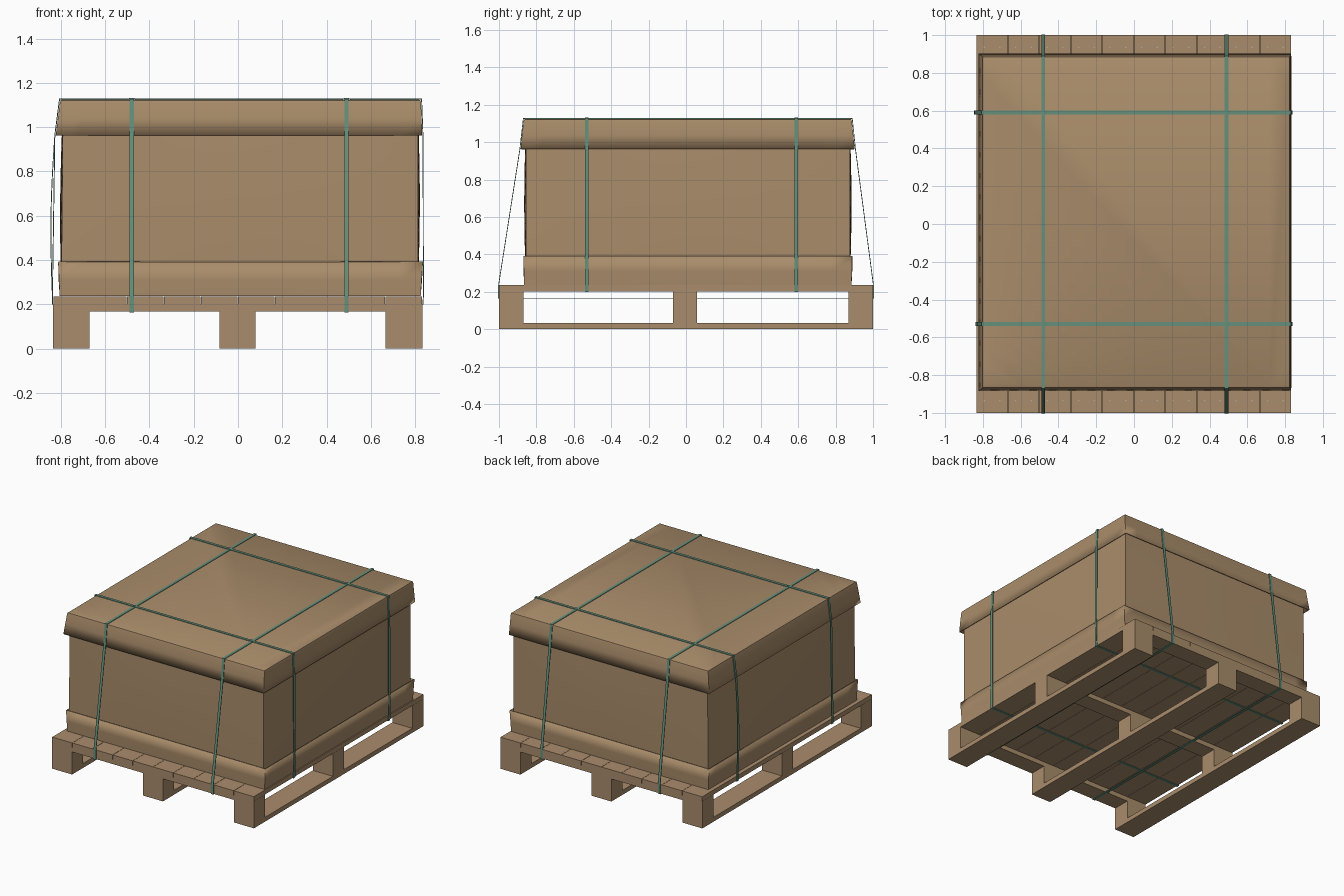
import bpy, bmesh, math
from mathutils import Vector

if "Cube" in bpy.data.objects:
    bpy.data.objects.remove(bpy.data.objects["Cube"])


def material(name, rgb):
    m = bpy.data.materials.new(name)
    m.diffuse_color = (*rgb, 1)
    m.use_nodes = True
    m.node_tree.nodes["Principled BSDF"].inputs["Base Color"].default_value = m.diffuse_color
    return m


CARD = material("cardboard", (0.40, 0.265, 0.145))
WOOD = material("pallet_wood", (0.40, 0.265, 0.15))
STRAP = material("green_strap", (0.13, 0.28, 0.20))
NAIL = material("nail_metal", (0.45, 0.42, 0.38))


def finish(name, bm, mat, smooth=False):
    bmesh.ops.recalc_face_normals(bm, faces=bm.faces)
    me = bpy.data.meshes.new(name)
    bm.to_mesh(me)
    bm.free()
    ob = bpy.data.objects.new(name, me)
    bpy.context.collection.objects.link(ob)
    me.materials.append(mat)
    if smooth:
        bpy.context.view_layer.objects.active = ob
        ob.select_set(True)
        bpy.ops.object.shade_smooth_by_angle(angle=math.radians(35))
        ob.select_set(False)
    return ob


def box(name, lo, hi, mat):
    bm = bmesh.new()
    bmesh.ops.create_cube(bm, size=1)
    lo, hi = Vector(lo), Vector(hi)
    for v in bm.verts:
        v.co = (lo + hi) / 2 + v.co * (hi - lo)
    return finish(name, bm, mat)


def sleeve(name, rings, cap=None, bulge=0.0, thickness=0.0, n=16):
    """Cardboard walls lofted through (z, x0, x1, y0, y1) rings, sides bulging."""
    bm = bmesh.new()
    loops = []
    for k, (z, x0, x1, y0, y1) in enumerate(rings):
        c = [Vector(p) for p in ((x0, y0, z), (x1, y0, z), (x1, y1, z), (x0, y1, z))]
        out = [Vector(p) for p in ((0, -1, 0), (1, 0, 0), (0, 1, 0), (-1, 0, 0))]
        h = math.sin(math.pi * k / (len(rings) - 1))
        loops.append([bm.verts.new(c[s].lerp(c[(s + 1) % 4], i / n)
                                   + out[s] * bulge * h * math.sin(math.pi * i / n))
                      for s in range(4) for i in range(n)])
    m = 4 * n
    for a, b in zip(loops, loops[1:]):
        for i in range(m):
            bm.faces.new((a[i], a[(i + 1) % m], b[(i + 1) % m], b[i]))
    if cap in ("top", "both"):
        bm.faces.new(loops[-1])
    if cap in ("bottom", "both"):
        bm.faces.new(loops[0])
    ob = finish(name, bm, CARD, True)
    if thickness:
        sol = ob.modifiers.new("card_thickness", "SOLIDIFY")
        sol.thickness, sol.offset = thickness, -1
    return ob


def strap(name, path, axis, pos, width=0.02, t=0.004):
    """Flat closed band: (u, z) path running along axis, centred at pos."""
    bm = bmesh.new()
    pts = [Vector(p) for p in path]
    n = len(pts)
    rings = []
    for i, p in enumerate(pts):
        d0, d1 = (p - pts[i - 1]).normalized(), (pts[(i + 1) % n] - p).normalized()
        n0, n1 = Vector((-d0.y, d0.x)), Vector((-d1.y, d1.x))
        q = p + (n0 + n1) * (t / (1 + n0.dot(n1)))
        ring = []
        for c, w in ((p, -1), (p, 1), (q, 1), (q, -1)):
            s = pos + w * width / 2
            ring.append(bm.verts.new((c.x, s, c.y) if axis == "x" else (s, c.x, c.y)))
        rings.append(ring)
    for i in range(n):
        a, b = rings[i], rings[(i + 1) % n]
        for j in range(4):
            bm.faces.new((a[j], a[(j + 1) % 4], b[(j + 1) % 4], b[j]))
    return finish(name, bm, STRAP)


# Pallet: runners, blocks, cross boards and deck planks
COLS = ((-0.835, -0.67), (-0.084, 0.08), (0.667, 0.832))
ROWS = ((-1.0, -0.87), (-0.07, 0.06), (0.868, 1.0))
for i, (x0, x1) in enumerate(COLS):
    box(f"pallet_runner_{i}", (x0, -1, 0), (x1, 1, 0.033), WOOD)
    for j, (y0, y1) in enumerate(ROWS):
        box(f"pallet_block_{i}_{j}", (x0, y0, 0.033), (x1, y1, 0.168), WOOD)
for j, (y0, y1) in enumerate(ROWS):
    box(f"cross_board_{j}", (-0.835, y0, 0.168), (0.832, y1, 0.202), WOOD)
PLANK = 1.667 / 10
for i in range(10):
    x = -0.835 + i * PLANK
    box(f"deck_plank_{i}", (x + 0.001, -1, 0.202), (x + PLANK - 0.001, 1, 0.236), WOOD)

# Nail heads at both ends of every plank
bm = bmesh.new()
for i in range(10):
    for f in (0.25, 0.75):
        for y in (-0.935, 0.935):
            vs = bmesh.ops.create_circle(bm, cap_ends=True, radius=0.004, segments=8)["verts"]
            bmesh.ops.translate(bm, verts=vs, vec=(-0.835 + (i + f) * PLANK, y, 0.2365))
finish("nail_heads", bm, NAIL)

# Carton: bottom tray, bulging body, flared lid with softened top edge
sleeve("carton_tray", [(0.237, -0.805, 0.825, -0.865, 0.885),
                       (0.31, -0.808, 0.829, -0.867, 0.887),
                       (0.392, -0.812, 0.835, -0.869, 0.889)], "bottom", 0.002, 0.006)
sleeve("carton_body", [(0.244 + 0.85 * k / 12, -0.798 + 0.008 * k / 12, 0.812,
                        -0.856, 0.876) for k in range(13)], "both", 0.009)
sleeve("carton_lid", [(0.963, -0.823, 0.831, -0.884, 0.902),
                      (1.04, -0.813, 0.829, -0.877, 0.894),
                      (1.112, -0.804, 0.826, -0.868, 0.887),
                      (1.121, -0.801, 0.823, -0.865, 0.884),
                      (1.124, -0.795, 0.817, -0.859, 0.878)], "top", 0.0, 0.006)

# Lengthwise straps: under the cross boards, up the ends and over the lid
for i, x in enumerate((-0.48, 0.49)):
    strap(f"long_strap_{i}", [(-1, 0.168), (-1, 0.236), (-0.886, 0.963), (-0.868, 1.124),
                              (0.887, 1.124), (0.904, 0.963), (1, 0.236), (1, 0.168)], "y", x)

# Crosswise straps: under the deck; the rear one bows out on the left
for i, (y, bow) in enumerate(((-0.53, 0.0), (0.59, 0.012))):
    left = [(-0.836 + 0.011 * k / 8 - bow * math.sin(math.pi * k / 8),
             0.236 + 0.727 * k / 8) for k in range(9)]
    right = [(0.833, 0.963), (0.8345, 0.6), (0.835, 0.236), (0.833, 0.202)]
    strap(f"cross_strap_{i}", [(-0.836, 0.202)] + left
          + [(-0.804, 1.125), (-0.50, 1.125), (-0.48, 1.128), (-0.46, 1.125),
             (0.47, 1.125), (0.49, 1.128), (0.51, 1.125), (0.827, 1.125)] + right, "x", y)
